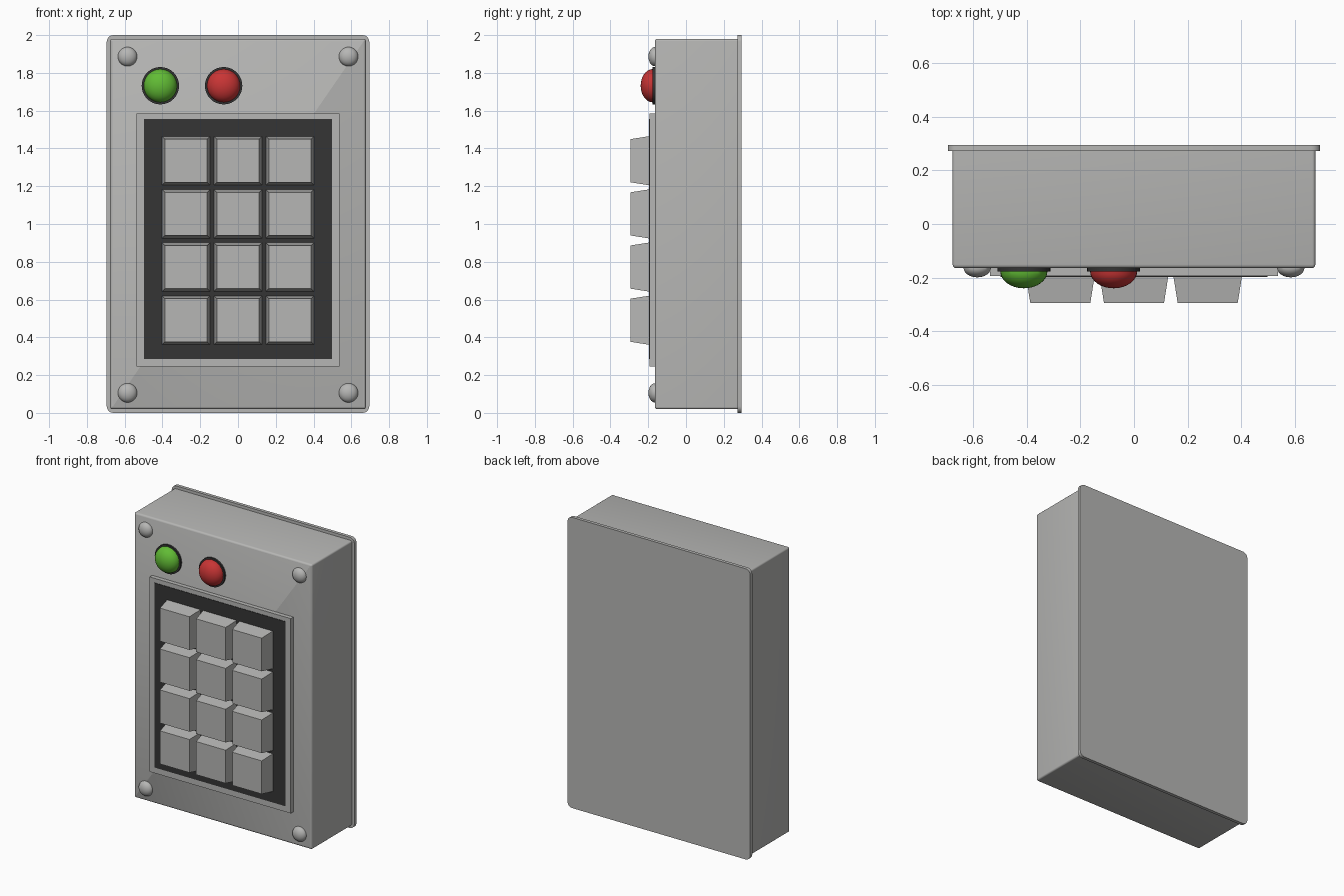
import bpy, bmesh, math
from mathutils import Vector

if "Cube" in bpy.data.objects:
    bpy.data.objects.remove(bpy.data.objects["Cube"])


def material(name, rgb):
    m = bpy.data.materials.new(name)
    m.diffuse_color = (*rgb, 1.0)
    m.use_nodes = True
    m.node_tree.nodes["Principled BSDF"].inputs["Base Color"].default_value = m.diffuse_color
    return m


GRAY = material("casing gray", (0.47, 0.47, 0.46))
DARK = material("dark rubber", (0.035, 0.035, 0.035))
GREEN = material("button green", (0.12, 0.50, 0.035))
RED = material("button red", (0.58, 0.035, 0.035))


def finish(name, bm, mat, smooth=False):
    bmesh.ops.recalc_face_normals(bm, faces=bm.faces[:])
    me = bpy.data.meshes.new(name)
    bm.to_mesh(me)
    bm.free()
    me.materials.append(mat)
    ob = bpy.data.objects.new(name, me)
    bpy.context.collection.objects.link(ob)
    if smooth:
        bpy.ops.object.select_all(action='DESELECT')
        ob.select_set(True)
        bpy.context.view_layer.objects.active = ob
        bpy.ops.object.shade_smooth_by_angle(angle=math.radians(35))
    return ob


def box(name, x, y, z, mat, corner=0.0, front=0.0, taper=0.0):
    """Box from ranges; corner rounds edges along y, front rounds the -y rim."""
    bm = bmesh.new()
    bmesh.ops.create_cube(bm, size=1)
    cx, cz = sum(x) / 2, sum(z) / 2
    for v in bm.verts:
        is_front = v.co.y < 0
        inset = taper if is_front else 0.0
        v.co = Vector((cx + v.co.x * (x[1] - x[0] - 2 * inset),
                       y[0] if is_front else y[1],
                       cz + v.co.z * (z[1] - z[0] - 2 * inset)))
    if corner:
        edges = [e for e in bm.edges
                 if abs(e.verts[0].co.y - e.verts[1].co.y) > 1e-4]
        bmesh.ops.bevel(bm, geom=edges, offset=corner, segments=5,
                        profile=0.5, affect='EDGES')
    if front:
        edges = [e for e in bm.edges
                 if all(abs(v.co.y - y[0]) < 1e-5 for v in e.verts)]
        bmesh.ops.bevel(bm, geom=edges, offset=front, segments=3,
                        profile=0.5, affect='EDGES')
    return finish(name, bm, mat, smooth=bool(corner))


def dome(name, x, z, y, radius, height, mat):
    """Half ellipsoid bulging towards -y."""
    bm = bmesh.new()
    bmesh.ops.create_uvsphere(bm, u_segments=32, v_segments=16, radius=1)
    bmesh.ops.bisect_plane(bm, geom=bm.verts[:] + bm.edges[:] + bm.faces[:],
                           plane_co=(0, 0, 0), plane_no=(0, 0, -1),
                           clear_outer=True)
    for v in bm.verts:
        v.co = Vector((x + v.co.x * radius, y - v.co.z * height,
                       z + v.co.y * radius))
    return finish(name, bm, mat, smooth=True)


def disc(name, x, z, y, radius, mat):
    """Short cylinder along y."""
    bm = bmesh.new()
    bmesh.ops.create_cone(bm, cap_ends=True, segments=32, radius1=radius,
                          radius2=radius, depth=1)
    for v in bm.verts:
        v.co = Vector((x + v.co.x, y[0] if v.co.z > 0 else y[1], z + v.co.y))
    return finish(name, bm, mat, smooth=True)


# Casing and back plate
box("back_plate", (-0.695, 0.695), (0.272, 0.295), (0, 2), GRAY, corner=0.035)
box("casing", (-0.677, 0.677), (-0.165, 0.275), (0.02, 1.98), GRAY,
    corner=0.012, front=0.014)

# Keypad frame and dark membrane
box("keypad_frame", (-0.537, 0.537), (-0.194, -0.16), (0.245, 1.585), GRAY)
box("keypad_membrane", (-0.498, 0.498), (-0.197, -0.19), (0.285, 1.555), DARK)

# Tapered keys, three columns by four rows
for row in range(4):
    for col in range(3):
        cx, cz = (col - 1) * 0.275, 1.335 - row * 0.2815
        box(f"key_{row * 3 + col + 1}", (cx - 0.128, cx + 0.128),
            (-0.295, -0.194), (cz - 0.13, cz + 0.13), GRAY, taper=0.016)

# Round buttons with dark collars
for label, x, mat in (("green", -0.411, GREEN), ("red", -0.076, RED)):
    disc(label + "_button_collar", x, 1.732, (-0.177, -0.16), 0.099, DARK)
    dome(label + "_button", x, 1.732, -0.176, 0.088, 0.064, mat)

# Corner screws
for sx in (-1, 1):
    for z, level in ((1.886, "top"), (0.106, "bottom")):
        side = "left" if sx < 0 else "right"
        dome(f"screw_{level}_{side}", sx * 0.585, z, -0.164, 0.051, 0.035, GRAY)
